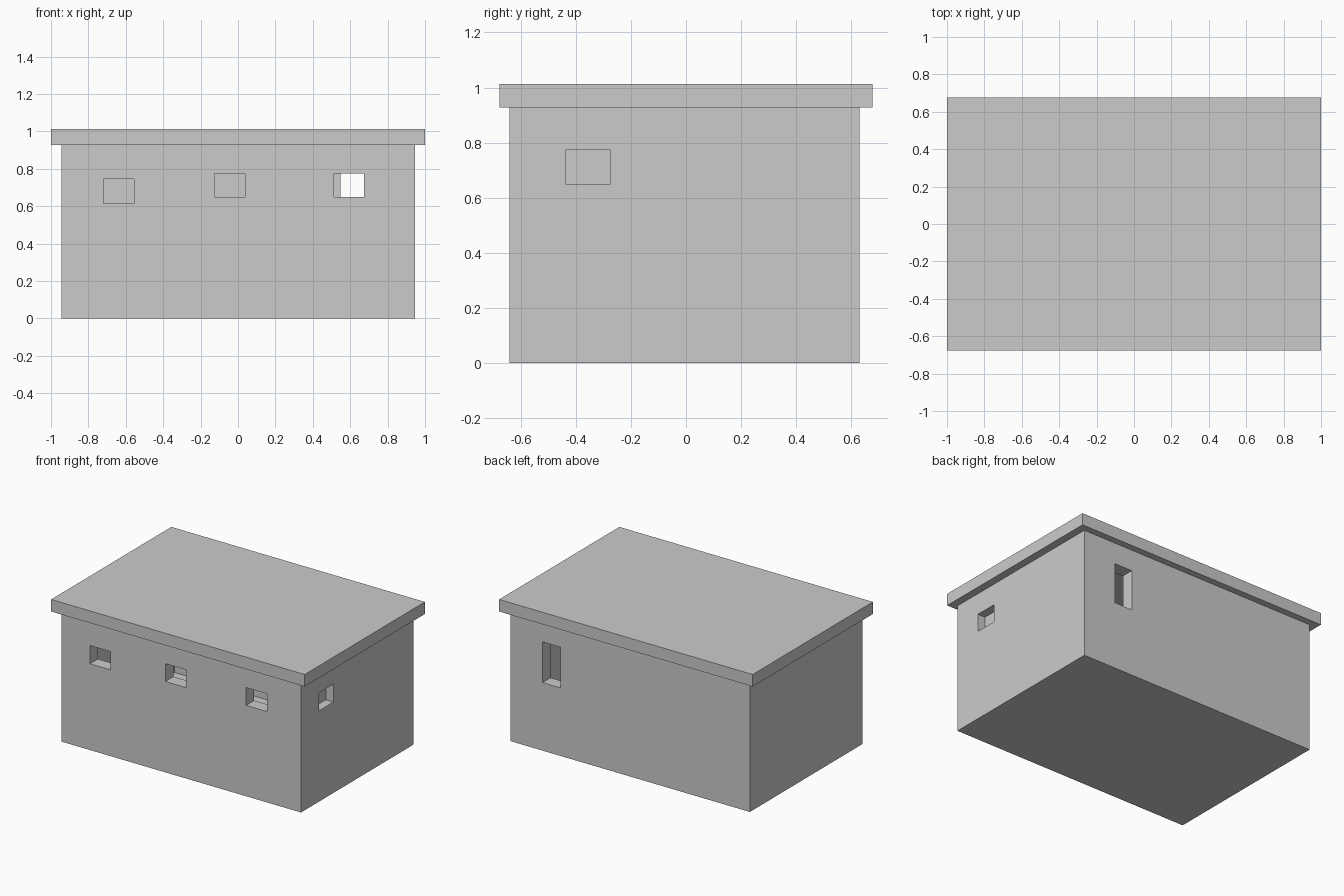
import bpy

# Remove the default cube
default_cube = bpy.data.objects.get("Cube")
if default_cube:
    bpy.data.objects.remove(default_cube, do_unlink=True)

# Single plain concrete colour
concrete = bpy.data.materials.new("concrete_grey")
concrete.use_nodes = True
colour = (0.6, 0.6, 0.6, 1.0)
concrete.diffuse_color = colour
concrete.node_tree.nodes["Principled BSDF"].inputs["Base Color"].default_value = colour


def box(name, x, y, z):
    """Box spanning the given (low, high) ranges."""
    spans = (x, y, z)
    bpy.ops.mesh.primitive_cube_add(size=1, location=[(a + b) / 2 for a, b in spans])
    obj = bpy.context.object
    obj.name = name
    obj.scale = [b - a for a, b in spans]
    bpy.ops.object.transform_apply(location=False, rotation=False, scale=True)
    obj.data.materials.append(concrete)
    return obj


def cut(target, name, x, y, z):
    """Subtract a hidden box from the target."""
    cutter = box(name + "_cutter", x, y, z)
    cutter.hide_render = True
    cutter.hide_viewport = True
    cutter.display_type = 'WIRE'
    mod = target.modifiers.new(name, 'BOOLEAN')
    mod.operation = 'DIFFERENCE'
    mod.solver = 'EXACT'
    mod.object = cutter


# Walls with floor, and the overhanging roof slab
walls = box("walls", (-0.945, 0.945), (-0.64, 0.63), (0, 0.927))
box("roof_slab", (-1, 1), (-0.677, 0.677), (0.927, 1.013))

# Hollow room inside
cut(walls, "room", (-0.88, 0.82), (-0.55, 0.54), (0.06, 1.0))

# Front openings
front = (-0.7, -0.5)
cut(walls, "front_right_opening", (-0.72, -0.557), front, (0.615, 0.745))
cut(walls, "front_middle_opening", (-0.125, 0.037), front, (0.648, 0.775))
cut(walls, "front_left_opening", (0.512, 0.675), front, (0.648, 0.775))

# Tall rear opening and shallow side recess
cut(walls, "rear_opening", (0.547, 0.69), (0.5, 0.7), (0.485, 0.775))
cut(walls, "side_recess", (0.885, 1.0), (-0.435, -0.275), (0.648, 0.775))
